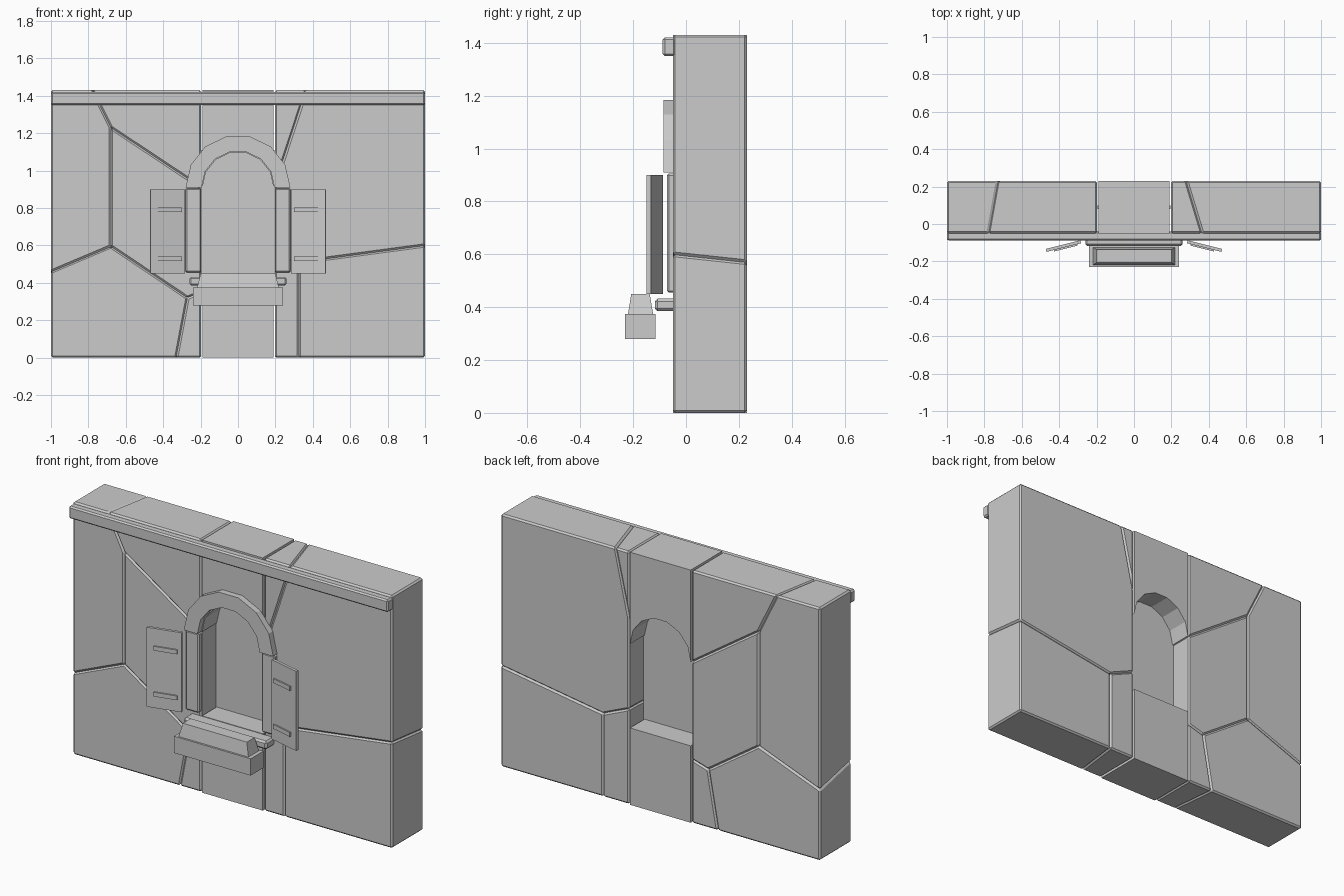
import bpy, bmesh, math
from mathutils import Matrix

if "Cube" in bpy.data.objects:
    bpy.data.objects.remove(bpy.data.objects["Cube"])

stone = bpy.data.materials.new("plain_grey")
stone.diffuse_color = (0.6, 0.6, 0.6, 1)
stone.use_nodes = True
stone.node_tree.nodes["Principled BSDF"].inputs["Base Color"].default_value = stone.diffuse_color
FRONT, BACK, TOP = -0.05, 0.23, 1.43


def finish(name, bm, bevel=0.0):
    bmesh.ops.recalc_face_normals(bm, faces=bm.faces)
    if bevel:
        bmesh.ops.bevel(bm, geom=bm.edges[:], offset=bevel, segments=1,
                        affect='EDGES', clamp_overlap=True)
    me = bpy.data.meshes.new(name)
    bm.to_mesh(me)
    bm.free()
    me.materials.append(stone)
    ob = bpy.data.objects.new(name, me)
    bpy.context.collection.objects.link(ob)
    return ob


def prism(name, front, back=None, y0=FRONT, y1=BACK, bevel=0.0):
    """Join an xz outline at y0 to a matching outline at y1."""
    bm = bmesh.new()
    a = [bm.verts.new((x, y0, z)) for x, z in front]
    b = [bm.verts.new((x, y1, z)) for x, z in (back or front)]
    bm.faces.new(a)
    bm.faces.new(b[::-1])
    for i in range(len(a)):
        j = (i + 1) % len(a)
        bm.faces.new((a[i], b[i], b[j], a[j]))
    return finish(name, bm, bevel)


def box(name, x0, x1, y0, y1, z0, z1, bevel=0.0):
    return prism(name, [(x0, z0), (x1, z0), (x1, z1), (x0, z1)], None, y0, y1, bevel)


def arc(r, n=7, cz=0.91):
    return [(-r * math.cos(math.pi * i / n), cz + r * math.sin(math.pi * i / n))
            for i in range(n + 1)]


# Joint points of the split stones: front (x, z), back (x, z)
P = {
    'a': ((-1, .46), (-1, .40)), 'b': ((-.68, .595), (-.615, .545)),
    'c': ((-.68, 1.23), (-.615, 1.195)), 'd': ((-.78, TOP), (-.73, TOP)),
    'e': ((-1, TOP), (-1, TOP)), 'f': ((-.197, .91), (-.197, .91)),
    'g': ((-.197, TOP), (-.197, TOP)), 'h': ((-.27, .32), (-.30, .33)),
    'i': ((-.197, .35), (-.197, .36)), 'j': ((-.33, 0), (-.36, 0)),
    'k': ((-1, 0), (-1, 0)), 'l': ((-.197, 0), (-.197, 0)),
    'm': ((.365, TOP), (.28, TOP)), 'n': ((.197, .92), (.197, 1.06)),
    'o': ((.197, TOP), (.197, TOP)), 'p': ((1, TOP), (1, TOP)),
    'q': ((1, .60), (1, .57)), 'r': ((.325, .51), (.36, .47)),
    's': ((.197, .53), (.197, .54)), 't': ((.325, 0), (.36, 0)),
    'u': ((1, 0), (1, 0)), 'v': ((.197, 0), (.197, 0)),
}
# Bevelled wall stones
for num, loop in enumerate(("abcde", "dcfg", "cbhif", "abhjk", "hjli",
                            "mno", "mpqrsn", "qrtu", "srtv")):
    prism(f"wall_stone_{num + 1}", [P[k][0] for k in loop],
          [P[k][1] for k in loop], bevel=.009)

# Plain centre bay with arched opening
box("wall_below_window", -.19, .19, FRONT, BACK, 0, .435)
prism("wall_above_window", [(-.19, TOP)] + arc(.19) + [(.19, TOP)])
box("window_panel", -.195, .195, .08, .10, .42, 1.11)

# Coping along the front of the wall top
box("coping", -1, 1, -.088, -.04, 1.35, 1.42, .008)

# Window surround
prism("arch_surround", arc(.28) + arc(.195)[::-1], None, -.085, FRONT + .003)
for side, s in (("left", -1), ("right", 1)):
    x0, x1 = sorted((s * .197, s * .28))
    box(f"{side}_jamb", x0, x1, -.072, FRONT + .01, .455, .905, .007)

    # Shutter, swung open about its inner edge, with two thin battens
    turn = Matrix.Translation((s * .285, -.095, 0)) @ Matrix.Rotation(-s * math.radians(14), 4, 'Z')
    x0, x1 = sorted((0, s * .19))
    box(f"{side}_shutter", x0, x1, -.008, .008, .45, .90).matrix_world = turn
    for i, z in enumerate((.53, .79)):
        x0, x1 = sorted((s * .02, s * .15))
        box(f"{side}_shutter_batten_{i + 1}", x0, x1, -.016, -.007,
            z - .012, z + .012).matrix_world = turn

# Sill
box("window_sill", -.26, .26, -.118, FRONT + .01, .385, .432, .01)

# Planter box with tapered filling
box("planter_box", -.24, .24, -.23, -.115, .28, .375)
bm = bmesh.new()
bmesh.ops.create_cube(bm, size=1)
for v in bm.verts:
    up = v.co.z > 0
    v.co.x *= .40 if up else .44
    v.co.y = -.172 + v.co.y * (.07 if up else .096)
    v.co.z = .45 if up else .37
finish("planter_filling", bm)
